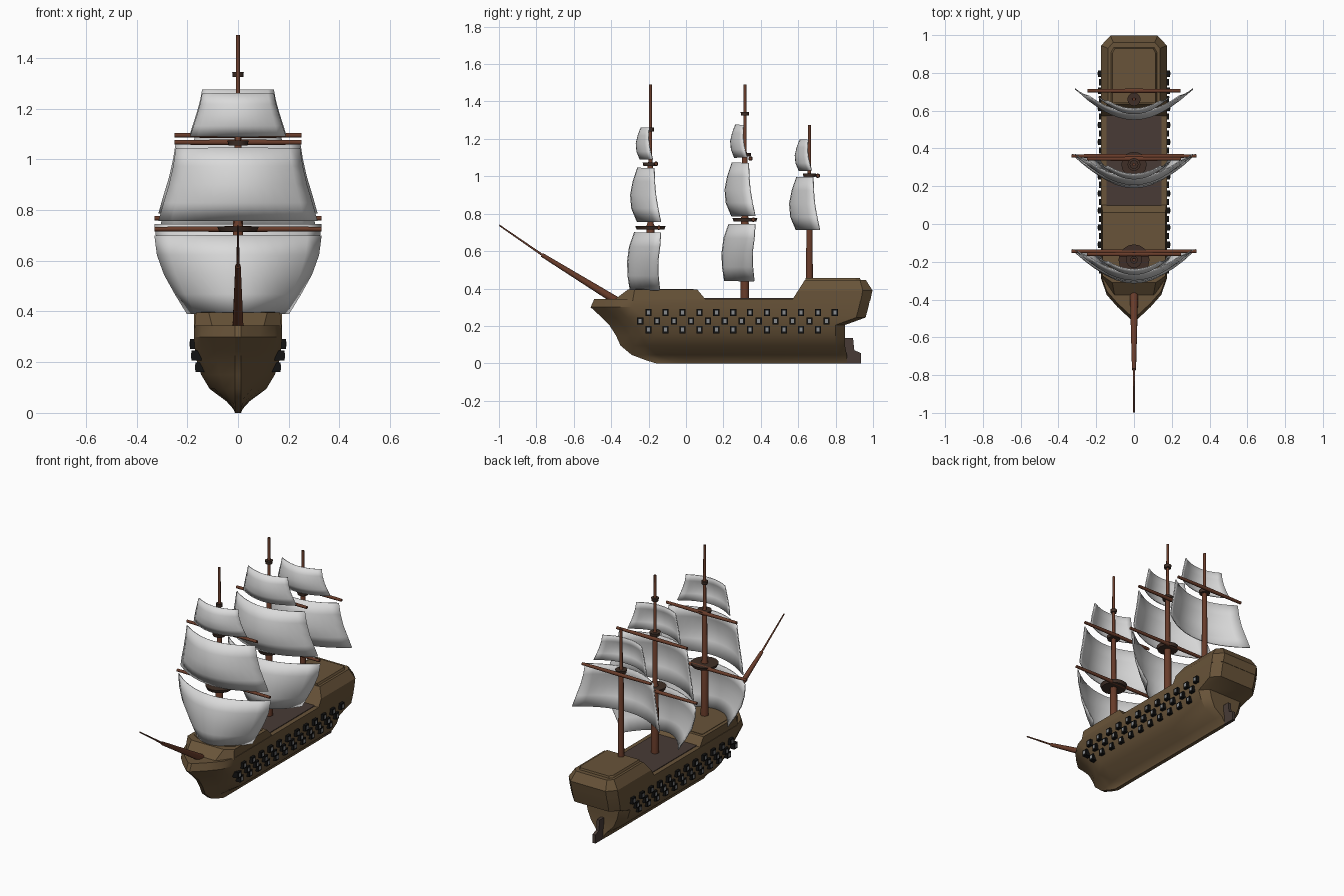
import bpy, bmesh, math
from mathutils import Vector

if "Cube" in bpy.data.objects:
    bpy.data.objects.remove(bpy.data.objects["Cube"])


def material(name, r, g, b):
    m = bpy.data.materials.new(name)
    m.diffuse_color = (r, g, b, 1)
    m.use_nodes = True
    m.node_tree.nodes["Principled BSDF"].inputs["Base Color"].default_value = m.diffuse_color
    return m


HULL = material("hull_brown", .14, .088, .041)
DECK = material("deck_dark_brown", .065, .044, .037)
SPAR = material("spar_red_brown", .14, .045, .023)
TOPS = material("platform_brown", .05, .028, .02)
SAIL = material("sail_white", .70, .70, .70)
BLACK = material("port_black", .006, .006, .006)
GREY = material("port_grey", .25, .26, .27)


def finish(name, bm, mats, angle=None):
    bmesh.ops.recalc_face_normals(bm, faces=bm.faces)
    me = bpy.data.meshes.new(name)
    bm.to_mesh(me)
    bm.free()
    for m in mats:
        me.materials.append(m)
    ob = bpy.data.objects.new(name, me)
    bpy.context.collection.objects.link(ob)
    if angle:
        bpy.ops.object.select_all(action='DESELECT')
        ob.select_set(True)
        bpy.context.view_layer.objects.active = ob
        bpy.ops.object.shade_smooth_by_angle(angle=math.radians(angle))
    return ob


def loft(name, levels, mat, angle=None):
    """levels: (z, half outline from bow to stern); mirrored, bridged and capped."""
    bm = bmesh.new()
    rings = []
    for z, half in levels:
        pts = half + [(-x, y) for x, y in reversed(half)]
        rings.append([bm.verts.new((x, y, z)) for x, y in pts])
    n = len(rings[0])
    for a, b in zip(rings, rings[1:]):
        for i in range(n):
            j = (i + 1) % n
            bm.faces.new((a[i], a[j], b[j], b[i]))
    bm.faces.new(rings[0])
    bm.faces.new(rings[-1])
    return finish(name, bm, [mat], angle)


def spar(name, path, mat=SPAR, n=12):
    """Round pole through (point, radius) pairs lying on one line."""
    bm = bmesh.new()
    d = (Vector(path[-1][0]) - Vector(path[0][0])).normalized()
    u = d.orthogonal().normalized()
    v = d.cross(u)
    rings = []
    for p, r in path:
        rings.append([bm.verts.new(Vector(p) + r * (u * math.cos(t) + v * math.sin(t)))
                      for t in (2 * math.pi * i / n for i in range(n))])
    for a, b in zip(rings, rings[1:]):
        for i in range(n):
            j = (i + 1) % n
            bm.faces.new((a[i], a[j], b[j], b[i]))
    bm.faces.new(rings[0])
    bm.faces.new(rings[-1])
    return finish(name, bm, [mat], 35)


def box(bm, c, s, mi):
    g = bmesh.ops.create_cube(bm, size=1)
    for v in g['verts']:
        v.co = Vector((c[0] + v.co.x * s[0], c[1] + v.co.y * s[1], c[2] + v.co.z * s[2]))
    for f in {f for v in g['verts'] for f in v.link_faces}:
        f.material_index = mi


# Hull: waterlines (z, bow y, stern y, half width)
LINES = [(0, -.16, .86, .012), (.015, -.21, .86, .018), (.045, -.29, .86, .045),
         (.095, -.35, .85, .112), (.15, -.375, .85, .145), (.205, -.41, .85, .163),
         (.245, -.45, .96, .17), (.30, -.51, .975, .174), (.345, -.49, .985, .174)]


def waterline(bow, stern, w):
    e = min(.012, w)
    return [(e, bow), (max(e, .5 * w), bow + .07), (max(e, .83 * w), bow + .135), (w, bow + .22),
            (w, .5), (w, stern - .05), (.72 * w, stern)]


loft("hull", [(z, waterline(b, s, w)) for z, b, s, w in LINES], HULL, 28)

# Raised fore deck and stern castle
loft("fore_deck", [(.335, [(.10, -.39), (.172, -.285), (.172, .11)]),
                   (.395, [(.115, -.31), (.166, -.275), (.166, .06)])], HULL)
loft("fore_deck_panel", [(.39, [(.10, -.27), (.145, -.24), (.145, .04)]),
                         (.398, [(.10, -.27), (.145, -.24), (.145, .04)])], HULL)
loft("stern_castle", [(.335, [(.174, .565), (.174, .935), (.125, .985)]),
                      (.39, [(.174, .60), (.174, .945), (.125, .997)]),
                      (.445, [(.138, .635), (.138, .93), (.11, .962)])], HULL)
loft("stern_roof", [(.44, [(.125, .64), (.125, .91), (.11, .935)]),
                    (.457, [(.115, .64), (.115, .905), (.10, .93)])], HULL)
loft("main_deck", [(.342, [(.145, .09), (.145, .60)]), (.349, [(.145, .09), (.145, .60)])], DECK)

# Rudder
bm = bmesh.new()
prof = [(.84, .135), (.893, .135), (.90, .07), (.935, .055), (.935, 0), (.84, 0)]
f = bm.faces.new([bm.verts.new((-.01, y, z)) for y, z in prof])
ex = bmesh.ops.extrude_face_region(bm, geom=[f])
bmesh.ops.translate(bm, vec=(.02, 0, 0), verts=[v for v in ex['geom'] if isinstance(v, bmesh.types.BMVert)])
finish("rudder", bm, [DECK])

# Gun ports: three staggered rows on both sides
bm = bmesh.new()
for z, y0, count, out in [(.272, -.20, 12, .190), (.226, -.245, 12, .184), (.18, -.20, 11, .168)]:
    for i in range(count):
        y = y0 + i * .0905
        for s in (-1, 1):
            box(bm, (s * (out - .02), y, z), (.04, .033, .039), 0)
            box(bm, (s * out, y, z), (.004, .016, .021), 1)
finish("gun_ports", bm, [BLACK, GREY])


# Sails: rows from top to bottom of (half width, centre y, edge y) relative to the mast
SHAPES = {
    "lower": [(.328, -.085, .055), (.318, -.112, .05), (.29, -.122, .04), (.247, -.12, .042), (.20, -.108, .05)],
    "middle": [(.243, -.068, .02), (.254, -.092, .022), (.27, -.106, .028), (.292, -.10, .04), (.312, -.07, .055)],
    "upper": [(.14, -.05, -.008), (.148, -.066, -.01), (.16, -.076, -.008), (.174, -.072, .0), (.188, -.055, .012)]}


def sail(name, kind, y0, top, bottom, n=12):
    bm = bmesh.new()
    rows = SHAPES[kind]
    grid = []
    for k, (w, c, e) in enumerate(rows):
        z = top + (bottom - top) * k / (len(rows) - 1)
        grid.append([bm.verts.new((w * t, y0 + c + (e - c) * t * t, z))
                     for t in (2 * i / n - 1 for i in range(n + 1))])
    for a, b in zip(grid, grid[1:]):
        for i in range(n):
            bm.faces.new((a[i], a[i + 1], b[i + 1], b[i]))
    ob = finish(name, bm, [SAIL], 50)
    mod = ob.modifiers.new("cloth", 'SOLIDIFY')
    mod.thickness = .006
    mod.offset = 0


# Masts: poles, platforms (z, radius), yards (z, half length), sails
RIG = {
    "fore": (-.19, [(.34, .024), (.74, .021), (.75, .016), (1.07, .015), (1.08, .010), (1.49, .008)],
             [(.725, .082), (1.065, .042), (1.25, .02)], [(.725, .33), (1.067, .25)],
             [("lower", .70, .392), ("middle", 1.045, .757), ("upper", 1.26, 1.09)]),
    "main": (.315, [(.34, .024), (.78, .021), (.79, .016), (1.12, .015), (1.13, .010), (1.49, .008)],
             [(.768, .067), (1.115, .034), (1.335, .023)], [(.768, .33), (1.095, .25)],
             [("lower", .745, .44), ("middle", 1.072, .787), ("upper", 1.275, 1.10)]),
    "rear": (.66, [(.43, .019), (1.0, .015), (1.01, .010), (1.275, .009)],
             [(1.005, .035)], [(1.003, .245)],
             [("middle", .995, .713), ("upper", 1.195, 1.03)])}

for name, (y, pole, platforms, yards, sails) in RIG.items():
    spar(name + "_mast", [((0, y, z), r) for z, r in pole])
    for i, (z, r) in enumerate(platforms):
        spar(f"{name}_platform_{i}", [((0, y, z - .01), r * .9), ((0, y, z + .01), r)], TOPS, 16)
    for i, (z, w) in enumerate(yards):
        yy = y + (.045 if i == 0 else .03)
        spar(f"{name}_yard_{i}", [((-w, yy, z), .009), ((0, yy, z), .012), ((w, yy, z), .009)])
    for kind, top, bottom in sails:
        sail(f"{name}_{kind}_sail", kind, y, top, bottom)

# Bowsprit in two tapering lengths
spar("bowsprit", [((0, -.34, .315), .023), ((0, -.77, .58), .011)])
spar("bowsprit_tip", [((0, -.75, .567), .006), ((0, -.998, .738), .004)])
